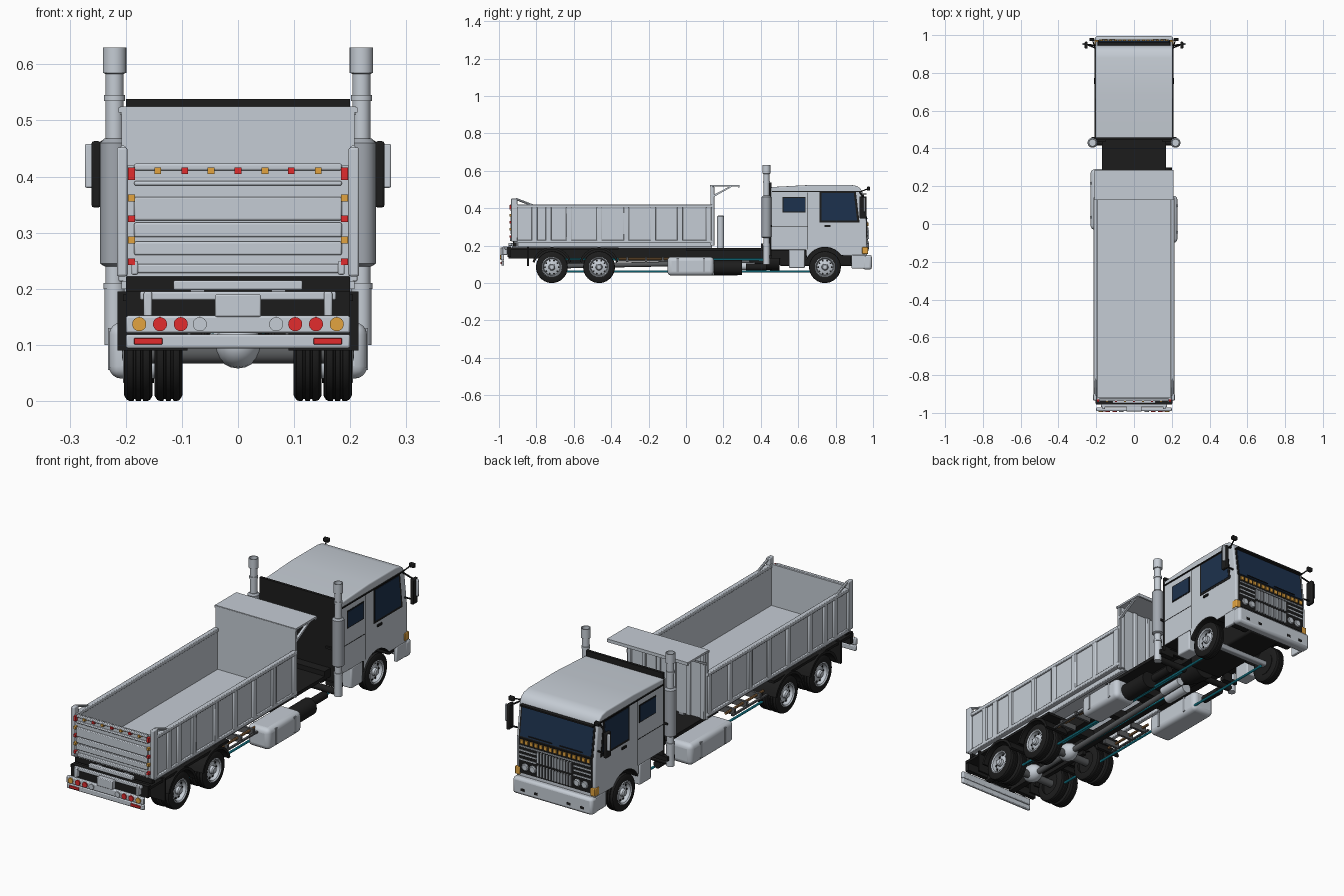
import bpy, bmesh, math
from mathutils import Vector

def mat(name, r, g, b):
    m = bpy.data.materials.new(name)
    m.diffuse_color = (r, g, b, 1)
    return m

GREY = mat("light grey paint", .56, .605, .66)
STEEL = mat("steel grey", .36, .39, .43)
DARK = mat("dark grey", .10, .105, .11)
BLACK = mat("black", .012, .012, .012)
GLASS = mat("navy glass", .012, .031, .075)
RED = mat("red lens", .76, .025, .027)
AMBER = mat("amber lens", .76, .37, .05)
CYAN = mat("cyan hose", .015, .45, .60)
COPPER = mat("copper pipe", .34, .17, .06)

def finish(name, bm, m, bevel=0, seg=2):
    bmesh.ops.remove_doubles(bm, verts=bm.verts, dist=1e-6)
    bmesh.ops.recalc_face_normals(bm, faces=bm.faces)
    me = bpy.data.meshes.new(name)
    bm.to_mesh(me)
    bm.free()
    me.materials.append(m)
    ob = bpy.data.objects.new(name, me)
    bpy.context.collection.objects.link(ob)
    if bevel:
        b = ob.modifiers.new("bevel", 'BEVEL')
        b.width, b.segments, b.limit_method, b.angle_limit = bevel, seg, 'ANGLE', math.radians(40)
    return ob

def prism(name, m, pts, x0, x1, mirror=False, bevel=0, seg=2):
    """Outline in the y-z plane, extruded along x."""
    bm = bmesh.new()
    for s in ((1, -1) if mirror else (1,)):
        a = [bm.verts.new((s * x0, y, z)) for y, z in pts]
        b = [bm.verts.new((s * x1, y, z)) for y, z in pts]
        bm.faces.new(a)
        bm.faces.new(b[::-1])
        for i in range(len(a)):
            j = (i + 1) % len(a)
            bm.faces.new((a[i], b[i], b[j], a[j]))
    return finish(name, bm, m, bevel, seg)

def boxes(name, m, items, mirror=False, bevel=0, seg=2):
    """Boxes given as (x0, x1, y0, y1, z0, z1)."""
    bm = bmesh.new()
    for s in ((1, -1) if mirror else (1,)):
        for x0, x1, y0, y1, z0, z1 in items:
            vs = bmesh.ops.create_cube(bm, size=1)["verts"]
            for v in vs:
                v.co = (s * ((x0 + x1) / 2 + v.co.x * (x1 - x0)), (y0 + y1) / 2 + v.co.y * (y1 - y0),
                        (z0 + z1) / 2 + v.co.z * (z1 - z0))
    return finish(name, bm, m, bevel, seg)

def lathe(name, m, origins, axis, prof, seg=32, mirror=False, closed=False):
    """Profile of (radius, distance along axis) revolved at each origin."""
    bm = bmesh.new()
    ax = Vector(axis).normalized()
    q = Vector((0, 0, 1)).rotation_difference(ax)
    for s in ((1, -1) if mirror else (1,)):
        for o in origins:
            rings = []
            for r, d in prof:
                ring = []
                for i in range(seg):
                    t = 2 * math.pi * i / seg
                    p = Vector(o) + q @ Vector((r * math.cos(t), r * math.sin(t), d))
                    ring.append(bm.verts.new((s * p.x, p.y, p.z)))
                rings.append(ring)
            if closed:
                rings.append(rings[0])
            for a, b in zip(rings, rings[1:]):
                for i in range(seg):
                    j = (i + 1) % seg
                    bm.faces.new((a[i], a[j], b[j], b[i]))
            if not closed:
                bm.faces.new(rings[0])
                bm.faces.new(rings[-1])
    return finish(name, bm, m)

def rod(name, m, p, q, r, seg=16, mirror=False):
    d = Vector(q) - Vector(p)
    return lathe(name, m, [p], d, [(r, 0), (r, d.length)], seg, mirror)

def arc(cy, cz, r, a0, a1, n):
    return [(cy + r * math.cos(math.radians(a0 + (a1 - a0) * i / n)),
             cz + r * math.sin(math.radians(a0 + (a1 - a0) * i / n))) for i in range(n + 1)]

# --- cab shell with wheel arch, dark underside
FY, RY = .743, (-.717, -.465)
cab = prism("cab", GREY, [(.455, .175), (.455, .513), (.68, .525), (.88, .525), (.915, .518), (.935, .503), (.943, .485),
            (.946, .475), (.965, .33), (.968, .145), (.86, .145)] + arc(FY, .085, .105, 35, 160, 10) + [(.64, .175)],
            -.205, .205, bevel=.012, seg=3)
cab.data.materials.append(BLACK)
for p in cab.data.polygons:
    p.material_index = int(p.normal.z < -.3 or abs(p.normal.x) < .1 and p.center.z < .2 and p.center.y < .9)
boxes("cab_back_panel", BLACK, [(-.2, .2, .444, .457, .15, .538)])
boxes("cab_steps", GREY, [(.14, .205, .55, .635, .08, .18)], True, .006)
boxes("drip_rail", BLACK, [(.203, .21, .46, .935, .486, .491)], True)
boxes("door_seams", BLACK, [(.203, .2062, .65, .653, .18, .485), (.203, .2062, .46, .65, .30, .302),
                            (.203, .211, .74, .772, .30, .31)], True)
prism("door_window_seal", BLACK, [(.713, .323), (.928, .323), (.908, .49), (.713, .49)], .2, .2065, True)
prism("door_window", GLASS, [(.724, .334), (.915, .334), (.897, .48), (.724, .48)], .2, .208, True)
boxes("sleeper_window_seal", BLACK, [(.2, .2065, .516, .64, .376, .459)], True)
boxes("sleeper_window", GLASS, [(.2, .208, .521, .635, .381, .454)], True)
prism("windshield_seal", BLACK, [(.93, .478), (.948, .478), (.9675, .328), (.95, .328)], -.193, .193)
prism("windshield", GLASS, [(.93, .47), (.951, .47), (.969, .336), (.95, .336)], -.185, .185)
boxes("sun_visor", BLACK, [(-.19, .19, .93, .964, .472, .479)])
boxes("wipers", BLACK, [(-.14, -.02, .962, .972, .342, .346), (.02, .14, .962, .972, .342, .346)])

# --- grille, lamps and front bumper
boxes("grille", BLACK, [(-.19, .19, .96, .971, .165, .328)])
boxes("grille_bars", GREY, [(-.085 + i * .0153, -.076 + i * .0153, .965, .978, z, z + .05) for i in range(12) for z in (.173, .235)]
      + [(s * .142 - .045, s * .142 + .045, .965, .974, z, z + .006) for s in (1, -1) for z in (.228, .25, .27)]
      + [(-.185, .185, .965, .976, .29, .296)])
boxes("front_marker_lamps", AMBER, [(-.181 + i * .0247, -.165 + i * .0247, .96, .976, .305, .323) for i in range(15)])
lathe("headlamps", GREY, [(.115, .968, .198), (.155, .968, .198)], (0, 1, 0), [(.017, 0), (.017, .008), (.013, .011)], 20, True)
boxes("turn_signals", AMBER, [(.183, .208, .942, .974, .155, .192)], True, .003)
boxes("front_bumper", GREY, [(-.207, .207, .945, .994, .072, .15)], False, .012)
boxes("front_bumper_sides", GREY, [(.19, .206, .885, .96, .078, .15)], True, .004)
boxes("bumper_slots", BLACK, [(.075, .095, .99, .995, .093, .105), (.145, .165, .99, .995, .093, .105)], True)

# --- mirrors
boxes("mirrors", BLACK, [(.245, .261, .928, .965, .345, .463)], True, .004)
boxes("mirror_backs", GREY, [(.25, .273, .948, .958, .38, .458)], True, .003)
rod("mirror_arm_top", BLACK, (.2, .93, .485), (.25, .95, .455), .004, 8, True)
rod("mirror_arm_low", BLACK, (.2, .945, .36), (.25, .95, .36), .004, 8, True)
rod("small_mirror_arm", BLACK, (.203, .925, .485), (.22, .975, .505), .003, 8, True)
boxes("small_mirrors", BLACK, [(.21, .236, .968, .984, .495, .515)], True, .003)

# --- exhaust stacks
lathe("exhaust_stack", GREY, [(.22, .43, 0)], (0, 0, 1),
      [(.018, .1), (.018, .20), (.02, .2), (.02, .21), (.016, .21), (.016, .535), (.019, .535), (.019, .545),
       (.016, .545), (.016, .583), (.021, .585), (.021, .63), (.017, .63), (.017, .60)], 24, True)
lathe("exhaust_muffler", STEEL, [(.22, .43, 0)], (0, 0, 1), [(.018, .24), (.026, .245), (.026, .46), (.018, .468)], 24, True)
rod("exhaust_elbow", BLACK, (.22, .43, .115), (.06, .43, .115), .015, 16, True)
boxes("stack_bracket", BLACK, [(.15, .225, .435, .46, .13, .15), (.15, .225, .435, .46, .3, .31)], True)

# --- chassis
boxes("frame_rails", BLACK, [(.055, .085, -.95, .93, .13, .188)], True)
boxes("cross_members", BLACK, [(-.2, .2, -.955, -.935, .14, .195), (-.2, .2, -.925, -.905, .195, .222)]
      + [(-.06, .06, y, y + .03, .135, .18) for y in (-.8, -.6, -.38, -.15, .1, .3)])
boxes("deck", BLACK, [(-.17, .17, .0, .46, .172, .188), (-.17, .17, .4, .46, .17, .21), (-.205, .205, -.95, -.36, .178, .19)])
boxes("engine", BLACK, [(-.085, .085, .5, .93, .09, .2), (-.17, .17, .88, .95, .1, .15)], False, .01)
lathe("gearbox", BLACK, [(0, .5, .12)], (0, -1, 0), [(.055, 0), (.05, .08), (.03, .14), (.02, .16)], 20)
rod("drive_shaft", DARK, (0, .35, .11), (0, -.717, .09), .013)
for i, y in enumerate(RY):
    rod(f"rear_axle_{i}", DARK, (-.17, y, .085), (.17, y, .085), .018)
    lathe(f"differential_{i}", GREY, [(0, y, .1)], (0, 1, 0),
          [(.042 * math.cos(a), .05 * math.sin(a)) for a in [math.radians(t) for t in range(-80, 81, 20)]], 20)
boxes("front_axle", STEEL, [(-.17, .17, FY - .015, FY + .015, .07, .095)], False, .005)
boxes("leaf_springs", BLACK, [(.065, .085, FY - .13, FY + .13, .105, .12), (.065, .085, -.74, -.44, .105, .125)], True)
rod("air_tank", GREY, (-.035, .2, .1), (-.035, .33, .1), .025, 20)
rod("air_tank_2", GREY, (.035, .25, .09), (.035, .37, .09), .02, 20)

# --- fuel tanks, side box, hoses
boxes("fuel_tank_right", GREY, [(.115, .23, -.1, .15, .04, .14)], False, .022, 4)
boxes("fuel_tank_left", GREY, [(-.23, -.115, -.03, .29, .04, .14)], False, .022, 4)
boxes("tank_straps", STEEL, [(.113, .232, y, y + .012, .055, .13) for y in (-.05, .09)]
      + [(-.232, -.113, y, y + .012, .055, .13) for y in (.03, .21)])
rod("black_canister", BLACK, (.16, .15, .083), (.16, .3, .083), .04, 24)
rod("black_canister_small", BLACK, (.15, .32, .085), (.15, .43, .085), .018, 20, True)
rod("cyan_hose", CYAN, (.125, -.75, .062), (.125, .75, .062), .0055, 8, True)
rod("cyan_hose_inner", CYAN, (.045, -.7, .125), (.045, .7, .125), .005, 8, True)
rod("copper_pipe", COPPER, (.15, -.36, .13), (.15, -.08, .13), .006, 8, True)
boxes("pipe_rack", DARK, [(.085, .17, y, y + .012, .112, .14) for y in (-.32, -.22, -.13)]
      + [(.165, .175, -.36, -.1, .115, .122)], True)

# --- wheels
tyre = [(.052, 0), (.075, 0), (.083, .005), (.085, .01), (.085, .016), (.081, .017), (.081, .02), (.085, .021),
        (.085, .029), (.081, .03), (.081, .033), (.085, .034), (.085, .04), (.083, .045), (.075, .05), (.052, .05)]
rim = [(.054, .004), (.054, .05), (.051, .052), (.046, .047), (.043, .028), (.036, .033), (.022, .034), (.018, .036), (.017, .048),
       (.012, .053), (.002, .054)]
outer = [(.153, y, .085) for y in RY] + [(.152, FY, .085)]
lathe("tyres", BLACK, outer + [(.099, y, .085) for y in RY], (1, 0, 0), tyre, 40, True, True)
lathe("wheel_rims", GREY, outer, (1, 0, 0), rim, 32, True)
lathe("inner_rims", BLACK, [(.099, y, .085) for y in RY], (1, 0, 0), [(.053, .01), (.053, .045)], 24, True)
lathe("front_brake_drums", BLACK, [(.144, FY, .085)], (1, 0, 0), [(.053, .006), (.053, .011)], 24, True)
lathe("rim_holes", BLACK, [(x + .029, y + .0365 * math.cos(t * math.pi / 5), z + .0365 * math.sin(t * math.pi / 5))
      for x, y, z in outer for t in range(10)], (1, 0, 0), [(.005, 0), (.005, .0055)], 8, True)
for i, y in enumerate(RY):
    prism(f"rear_fender_{i}", BLACK, arc(y, .085, .107, 15, 165, 14) + arc(y, .085, .095, 165, 15, 14), .09, .214, True)
boxes("mud_flaps", BLACK, [(.09, .215, -.85, -.84, .09, .195)], True)

# --- tipper body
boxes("bed_floor", GREY, [(-.203, .203, -.92, .14, .213, .226)])
boxes("bed_walls", GREY, [(.197, .205, -.92, .14, .213, .415)], True)
boxes("bed_rails", GREY, [(.193, .214, -.92, .14, .403, .42), (.197, .213, -.92, .14, .213, .23), (.17, .19, -.90, .14, .192, .216)], True, .003)
boxes("bed_ribs", GREY, [(.2, .213, y - .015, y + .015, .216, .41)
      for y in (.122, -.032, -.176, -.32, -.463, -.626, -.735, -.81)], True, .004)
boxes("bed_subframe", STEEL, [(.06, .085, -.93, .14, .186, .215)], True)
boxes("corner_posts", GREY, [(.197, .216, -.935, -.9, .222, .452)], True, .004)
rod("post_brace", GREY, (.205, -.91, .45), (.205, -.82, .415), .006, 8, True)
boxes("headboard", GREY, [(-.208, .208, .13, .142, .2, .522)])
boxes("headboard_ribs", GREY, [(x - .01, x + .01, .14, .152, .2, .515) for x in (-.19, -.115, -.04, .04, .115, .19)], False, .003)
boxes("canopy", GREY, [(-.21, .21, .13, .285, .516, .525), (-.213, .213, .128, .136, .514, .523),
                       (-.21, .21, .278, .287, .51, .525)])
prism("canopy_bracket", GREY, [(.14, .455), (.14, .468), (.235, .517), (.25, .517)], .195, .207, True)
lathe("hoist_cylinder", GREY, [(0, .185, 0)], (0, 0, 1), [(.019, .18), (.019, .355), (.014, .36)], 24)

# --- tailgate with lamps
boxes("tailgate", GREY, [(-.198, .198, -.928, -.916, .222, .42)])
boxes("tailgate_ribs", GREY, [(-.185, .185, -.938, -.925, z - h, z + h) for z, h in
      ((.417, .006), (.388, .004), (.343, .021), (.305, .013), (.272, .012), (.236, .008))], False, .003)
boxes("tailgate_hinges", GREY, [(.178, .19, -.942, -.925, .225, .25)], True, .003)
boxes("tailgate_red_lamps", RED, [(x - .006, x + .006, -.943, -.92, .405, .416) for x in (-.095, 0, .095)]
      + [(s * .19 - .006, s * .19 + .006, -.943, -.92, z - h, z + h) for s in (1, -1)
         for z, h in ((.405, .011), (.325, .006), (.248, .006))])
boxes("tailgate_amber_lamps", AMBER, [(x - .006, x + .006, -.943, -.92, .405, .416) for x in (-.143, -.048, .048, .143)]
      + [(s * .19 - .006, s * .19 + .006, -.943, -.92, z - .006, z + .006) for s in (1, -1) for z in (.362, .287)])

# --- rear bumper and lights
boxes("rear_bumper", GREY, [(-.2, .2, -.99, -.972, .121, .152), (-.2, .2, -.987, -.972, .094, .119)], False, .004)
boxes("rear_bumper_frame", GREY, [(-.175, .175, -.97, -.955, .18, .195), (-.168, -.153, -.98, -.955, .15, .195),
      (.153, .168, -.98, -.955, .15, .195), (-.115, .115, -.95, -.93, .198, .215), (-.041, .041, -.992, -.965, .15, .19)], False, .003)
for nm, m, xs in (("amber_tail_lamps", AMBER, (.176,)), ("red_tail_lamps", RED, (.139, .102)), ("reverse_lamps", GREY, (.068,))):
    lathe(nm, m, [(x, -.985, .137) for x in xs], (0, -1, 0), [(.0125, 0), (.0125, .01)], 24, True)
boxes("rear_reflectors", RED, [(.135, .185, -.993, -.98, .101, .112)], True, .001)

# --- smooth shading with sharp edges kept
for ob in bpy.data.objects:
    ob.select_set(True)
    bpy.context.view_layer.objects.active = ob
bpy.ops.object.shade_smooth_by_angle(angle=math.radians(35))
